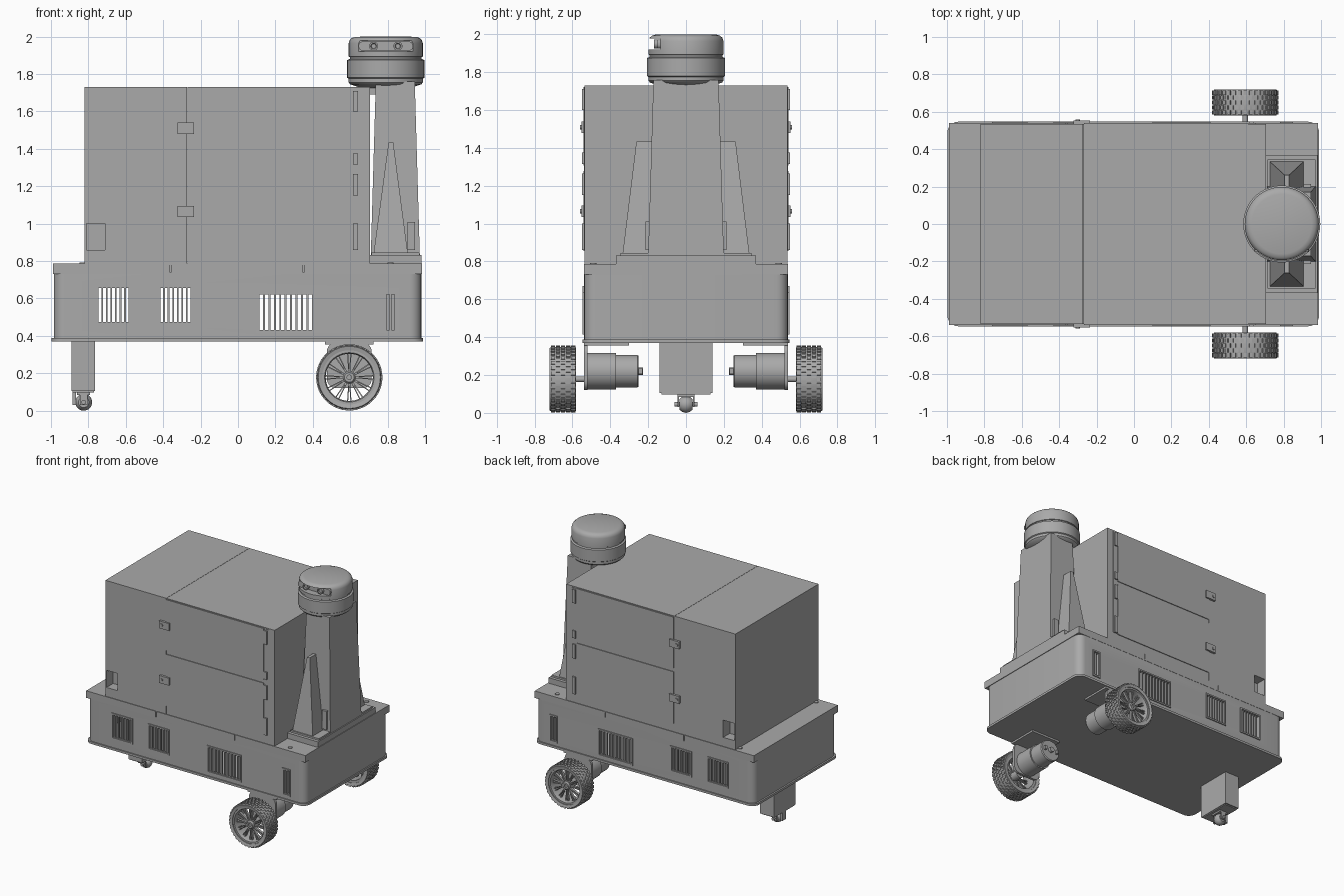
import bpy, bmesh, math
from mathutils import Matrix, Vector

if "Cube" in bpy.data.objects:
    bpy.data.objects.remove(bpy.data.objects["Cube"], do_unlink=True)

grey = bpy.data.materials.new("plain grey")
grey.use_nodes = True
colour = (0.4, 0.4, 0.4, 1)
grey.diffuse_color = colour
grey.node_tree.nodes["Principled BSDF"].inputs["Base Color"].default_value = colour
parts = []


def finish(name, bm):
    bmesh.ops.recalc_face_normals(bm, faces=bm.faces)
    mesh = bpy.data.meshes.new(name)
    bm.to_mesh(mesh)
    bm.free()
    mesh.materials.append(grey)
    obj = bpy.data.objects.new(name, mesh)
    bpy.context.collection.objects.link(obj)
    parts.append(obj)
    return obj


def add_box(bm, x, y, z, turn=None):
    size = Matrix.Diagonal((x[1] - x[0], y[1] - y[0], z[1] - z[0], 1))
    centre = Matrix.Translation([sum(r) / 2 for r in (x, y, z)])
    m = centre @ size
    bmesh.ops.create_cube(bm, size=1, matrix=turn @ m if turn else m)


def boxes(name, specs):
    bm = bmesh.new()
    for s in specs:
        add_box(bm, *s)
    return finish(name, bm)


def rounded_box(name, x, y, z, radius, axis=2):
    bm = bmesh.new()
    add_box(bm, x, y, z)
    edges = [e for e in bm.edges
             if abs((e.verts[0].co - e.verts[1].co).normalized()[axis]) > 0.9]
    bmesh.ops.bevel(bm, geom=edges, offset=radius, segments=6, profile=0.5, affect='EDGES')
    return finish(name, bm)


def frustum(name, z0, z1, low, high):
    """Tapered block; low and high are (x0, x1, half width)."""
    bm = bmesh.new()
    rings = [[bm.verts.new(p) for p in ((a, -w, z), (b, -w, z), (b, w, z), (a, w, z))]
             for (a, b, w), z in ((low, z0), (high, z1))]
    bm.faces.new(rings[0])
    bm.faces.new(rings[1])
    for i in range(4):
        j = (i + 1) % 4
        bm.faces.new((rings[0][i], rings[0][j], rings[1][j], rings[1][i]))
    return finish(name, bm)


def lathe(name, profile, centre, along_y=False, seg=48):
    """Revolve (radius, height) points around z, or around y."""
    bm = bmesh.new()
    rings = []
    for r, h in profile:
        ring = []
        for k in range(seg):
            a = math.tau * k / seg
            c, s = r * math.cos(a), r * math.sin(a)
            ring.append(bm.verts.new(Vector((c, h, s) if along_y else (c, s, h)) + Vector(centre)))
        rings.append(ring)
    for a, b in zip(rings, rings[1:]):
        for k in range(seg):
            j = (k + 1) % seg
            bm.faces.new((a[k], a[j], b[j], b[k]))
    bmesh.ops.remove_doubles(bm, verts=bm.verts, dist=1e-5)
    return finish(name, bm)


def rod(name, r, h0, h1, centre, along_y=False, seg=32):
    return lathe(name, [(0, h0), (r, h0), (r, h1), (0, h1)], centre, along_y, seg)


def cut(obj, specs):
    cutter = boxes("cutter", specs)
    cutter.hide_render = True
    parts.remove(cutter)
    mod = obj.modifiers.new("cut", 'BOOLEAN')
    mod.operation, mod.solver, mod.object = 'DIFFERENCE', 'EXACT', cutter
    bpy.context.view_layer.update()
    mesh = bpy.data.meshes.new_from_object(obj.evaluated_get(bpy.context.evaluated_depsgraph_get()))
    obj.modifiers.clear()
    obj.data = mesh
    bpy.data.objects.remove(cutter, do_unlink=True)


def side(s, a, b):
    return tuple(sorted((s * a, s * b)))


# Hollow chassis with ventilation slots
chassis = rounded_box("chassis", (-0.985, 0.98), (-0.538, 0.538), (0.38, 0.735), 0.06)
cut(chassis, [((-0.95, 0.7), (-0.52, 0.52), (0.4, 0.72))])
vents = [(-0.76, -0.57, 0.46, 0.67, 7), (-0.43, -0.24, 0.46, 0.67, 7),
         (0.1, 0.41, 0.415, 0.635, 10), (0.78, 0.85, 0.415, 0.635, 2)]
slots, frames = [], []
for x0, x1, z0, z1, n in vents:
    pitch = (x1 - x0 - 0.02) / n
    for s in (1, -1):
        for k in range(n):
            c = x0 + 0.01 + pitch * (k + 0.5)
            slots.append(((c - pitch * 0.32, c + pitch * 0.32), side(s, 0.5, 0.6),
                          (z0 + 0.015, z1 - 0.015)))
        y = side(s, 0.53, 0.546)
        frames += [((x0, x0 + 0.01), y, (z0, z1)), ((x1 - 0.01, x1), y, (z0, z1)),
                   ((x0, x1), y, (z0, z0 + 0.012)), ((x0, x1), y, (z1 - 0.012, z1))]
cut(chassis, slots)
boxes("vent_frames", frames)
rounded_box("bottom_lip", (-0.998, 0.99), (-0.547, 0.547), (0.37, 0.388), 0.06)
deck = boxes("deck", [((-0.99, 0.985), (-0.54, 0.54), (0.73, 0.787))])
cut(deck, [((x - 0.003, x + 0.003), side(s, 0.53, 0.6), (0.74, 0.8))
           for x in (-0.36, 0.35) for s in (1, -1)])
for x in (-0.83, 0.815):
    for s in (1, -1):
        rod("deck_screw", 0.017, 0.78, 0.793, (x, s * 0.49, 0), seg=16)

# Cabinet
rear = boxes("rear_cabinet", [((-0.82, -0.272), (-0.535, 0.535), (0.78, 1.73))])
cut(rear, [((-0.81, -0.71), side(s, 0.45, 0.6), (0.86, 1.0)) for s in (1, -1)])
boxes("main_cabinet", [((-0.27, 0.705), (-0.535, 0.535), (0.78, 1.73))])
for s in (1, -1):
    boxes("doors", [((-0.268, 0.61), side(s, 0.53, 0.541), z)
                    for z in ((0.855, 1.277), (1.307, 1.722))])
    boxes("hinges", [((0.614, 0.642), side(s, 0.53, 0.549), z)
                     for z in ((0.86, 1.0), (1.15, 1.265), (1.315, 1.375), (1.6, 1.71))])
    boxes("hinge_strip", [((0.61, 0.65), side(s, 0.53, 0.539), (0.86, 1.72))])
    for z in (1.065, 1.51):
        boxes("latch", [((-0.323, -0.235), side(s, 0.53, 0.553), (z - 0.03, z + 0.03))])
        rod("latch_knob", 0.012, 0.55 * s, 0.56 * s, (-0.302, 0, z), True, 16)

# Mast with tapered side fins
boxes("mast_foot", [((0.705, 0.98), (-0.37, 0.37), (0.78, 0.832)),
                    ((0.715, 0.97), (-0.345, 0.345), (0.83, 0.846))])
frustum("mast", 0.83, 1.76, (0.71, 0.972, 0.2), (0.737, 0.945, 0.172))
frustum("mast_fins", 0.84, 1.435, (0.725, 0.908, 0.335), (0.805, 0.83, 0.262))
boxes("mast_clips", [((0.905, 0.945), side(s, 0.15, 0.213), (0.86, 1.01)) for s in (1, -1)])
boxes("mast_bracket", [((0.7, 0.75), (-0.1, 0.1), (1.69, 1.73))])

# Sensor head
head = lathe("sensor_head", [(0, 1.72), (0.13, 1.725), (0.19, 1.745), (0.199, 1.755), (0.199, 1.775),
                             (0.206, 1.78), (0.206, 1.875), (0.192, 1.88), (0.192, 1.89),
                             (0.198, 1.893), (0.198, 1.965), (0.192, 1.982), (0.18, 1.993),
                             (0.16, 1.999), (0, 2.0)], (0.79, 0, 0), seg=64)
cut(head, [((0.6, 0.98), (-0.3, -0.135), (1.92, 1.978))])
rounded_box("sensor_window", (0.645, 0.935), (-0.15, -0.13), (1.925, 1.973), 0.02, 1)
for x in (0.725, 0.855):
    lathe("lens", [(0, -0.13), (0.024, -0.13), (0.024, -0.17), (0.016, -0.17), (0.012, -0.162),
                   (0, -0.162)], (x, 0, 1.949), True, 24)

# Drive wheels, motors and brackets
wx, wz = 0.595, 0.178
for s in (1, -1):
    hub = (wx, 0, wz)
    lathe("tyre", [(r, s * y) for r, y in ((0.145, 0.585), (0.166, 0.58), (0.171, 0.59), (0.171, 0.71),
                                           (0.166, 0.72), (0.145, 0.715), (0.145, 0.585))], hub, True)
    lathe("rim", [(r, s * y) for r, y in ((0.147, 0.59), (0.147, 0.708), (0.132, 0.708), (0.126, 0.69),
                                          (0.126, 0.59), (0.147, 0.59))], hub, True)
    bm = bmesh.new()
    for row in range(5):
        y = 0.585 + row * 0.0265
        for k in range(36):
            turn = Matrix.Translation(hub) @ Matrix.Rotation(math.tau * (k + row % 2 / 2) / 36, 4, 'Y')
            add_box(bm, (-0.009, 0.009), side(s, y, y + 0.022), (0.165, 0.177), turn)
    finish("tread_blocks", bm)
    bm = bmesh.new()
    for k in range(12):
        for lean in (-0.07, 0.07):
            turn = Matrix.Translation(hub) @ Matrix.Rotation(math.tau * k / 12 + lean, 4, 'Y')
            add_box(bm, (-0.003, 0.003), side(s, 0.665, 0.685), (0.02, 0.13), turn)
    finish("spokes", bm)
    lathe("wheel_hub", [(r, s * y) for r, y in ((0, 0.6), (0.034, 0.6), (0.034, 0.69), (0.026, 0.7),
                                                (0.012, 0.7), (0.012, 0.69), (0, 0.69))], hub, True, 24)
    rod("axle", 0.015, s * 0.5, s * 0.66, hub, True, 20)
    motor = (wx, 0, 0.22)
    lathe("motor", [(r, s * y) for r, y in ((0, 0.25), (0.08, 0.25), (0.086, 0.257), (0.086, 0.37),
                                            (0.096, 0.37), (0.096, 0.525), (0, 0.525))], motor, True)
    rod("motor_shaft_end", 0.02, s * 0.228, s * 0.26, motor, True, 16)
    boxes("motor_terminals", [((wx + d - 0.008, wx + d + 0.008), side(s, 0.23, 0.26), (0.205, 0.235))
                              for d in (-0.055, 0.055)])
    rounded_box("motor_plate", (0.475, 0.715), side(s, 0.52, 0.54), (0.12, 0.365), 0.05, 1)
    boxes("motor_mount", [((0.465, 0.725), side(s, 0.3, 0.54), (0.355, 0.375))])

# Caster leg and roller
boxes("caster_leg", [((-0.89, -0.765), (-0.14, 0.14), (0.105, 0.375)),
                     ((-0.885, -0.77), (-0.13, 0.13), (0.098, 0.107))])
boxes("caster_fork", [((-0.86, -0.79), (-0.045, 0.045), (0.085, 0.1)),
                      ((-0.845, -0.805), (-0.045, -0.036), (0.03, 0.09)),
                      ((-0.845, -0.805), (0.036, 0.045), (0.03, 0.09)),
                      ((-0.885, -0.865), (-0.02, 0.02), (0.03, 0.1))])
lathe("caster_roller", [(0, -0.034), (0.028, -0.034), (0.04, -0.02), (0.045, 0), (0.04, 0.02),
                        (0.028, 0.034), (0, 0.034)], (-0.825, 0, 0.045), True, 32)
rod("caster_axle", 0.012, -0.062, 0.062, (-0.825, 0, 0.045), True, 16)

# Smooth round surfaces, keep edges sharp
for o in bpy.context.selected_objects:
    o.select_set(False)
for o in parts:
    o.select_set(True)
bpy.context.view_layer.objects.active = parts[0]
bpy.ops.object.shade_smooth_by_angle(angle=math.radians(32))
